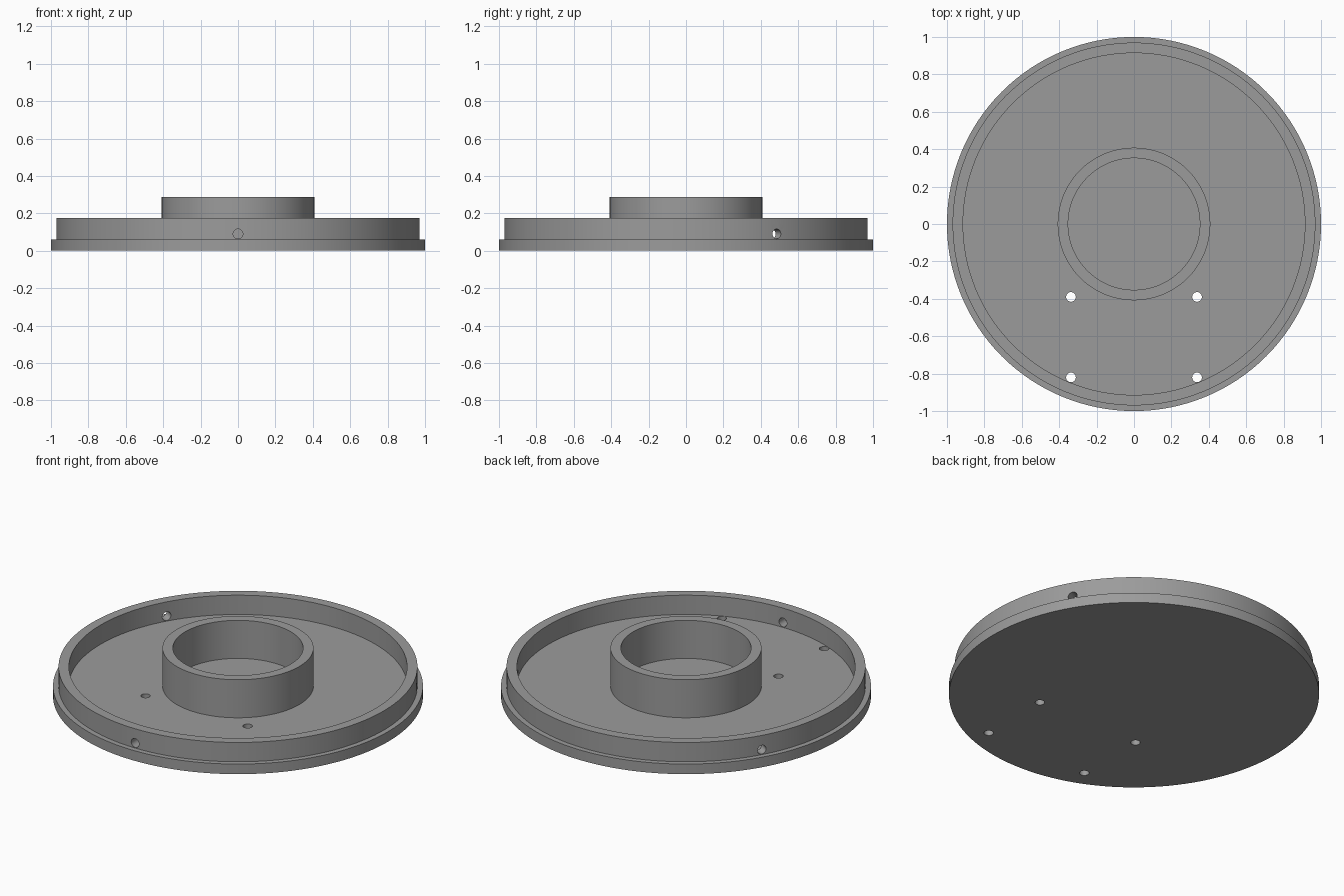
import bpy, bmesh, math
from mathutils import Matrix, Vector

if "Cube" in bpy.data.objects:
    bpy.data.objects.remove(bpy.data.objects["Cube"])

SEGMENTS = 128
HOLE_R = 0.026

grey = bpy.data.materials.new("grey")
grey.diffuse_color = (0.33, 0.33, 0.33, 1)
grey.use_nodes = True
grey.node_tree.nodes["Principled BSDF"].inputs["Base Color"].default_value = grey.diffuse_color


def make_object(name, bm):
    bmesh.ops.recalc_face_normals(bm, faces=bm.faces)
    mesh = bpy.data.meshes.new(name)
    bm.to_mesh(mesh)
    bm.free()
    obj = bpy.data.objects.new(name, mesh)
    bpy.context.collection.objects.link(obj)
    return obj


def lathe(name, profile):
    """Revolve a radius/height profile about z and cap both ends."""
    bm = bmesh.new()
    angles = [2 * math.pi * i / SEGMENTS for i in range(SEGMENTS)]
    rings = [[bm.verts.new((r * math.cos(a), r * math.sin(a), z)) for a in angles]
             for r, z in profile]
    for low, high in zip(rings, rings[1:]):
        for i in range(SEGMENTS):
            j = (i + 1) % SEGMENTS
            bm.faces.new((low[i], low[j], high[j], high[i]))
    bm.faces.new(rings[0][::-1])
    bm.faces.new(rings[-1])
    return make_object(name, bm)


def add_drill(bm, centre, direction, length):
    turn = Vector(direction).to_track_quat('Z', 'Y').to_matrix().to_4x4()
    bmesh.ops.create_cone(bm, cap_ends=True, segments=24, radius1=HOLE_R,
                          radius2=HOLE_R, depth=length,
                          matrix=Matrix.Translation(centre) @ turn)


# Flanged tray: base flange, raised rim, floor and central collar
tray = lathe("flanged_tray", [
    (1.0, 0), (1.0, 0.06), (0.97, 0.06), (0.97, 0.175), (0.914, 0.175),
    (0.914, 0.06), (0.408, 0.06), (0.408, 0.287), (0.352, 0.287), (0.352, 0.06)])
tray.data.materials.append(grey)

# Drills: four floor holes and three radial holes through the rim
bm = bmesh.new()
for x in (-0.337, 0.337):
    for y in (-0.39, -0.82):
        add_drill(bm, (x, y, 0.03), (0, 0, 1), 0.14)
for degrees in (-90, 30, 150):
    a = math.radians(degrees)
    out = Vector((math.cos(a), math.sin(a), 0))
    add_drill(bm, out * 0.945 + Vector((0, 0, 0.09)), out, 0.16)
drills = make_object("hole_cutters", bm)
drills.hide_render = True

# Cut the holes, then smooth the round walls
cut = tray.modifiers.new("holes", 'BOOLEAN')
cut.operation = 'DIFFERENCE'
cut.solver = 'EXACT'
cut.object = drills
bpy.ops.object.select_all(action='DESELECT')
bpy.context.view_layer.objects.active = tray
tray.select_set(True)
bpy.ops.object.modifier_apply(modifier=cut.name)
bpy.data.objects.remove(drills)
bpy.ops.object.shade_smooth_by_angle(angle=math.radians(30))
